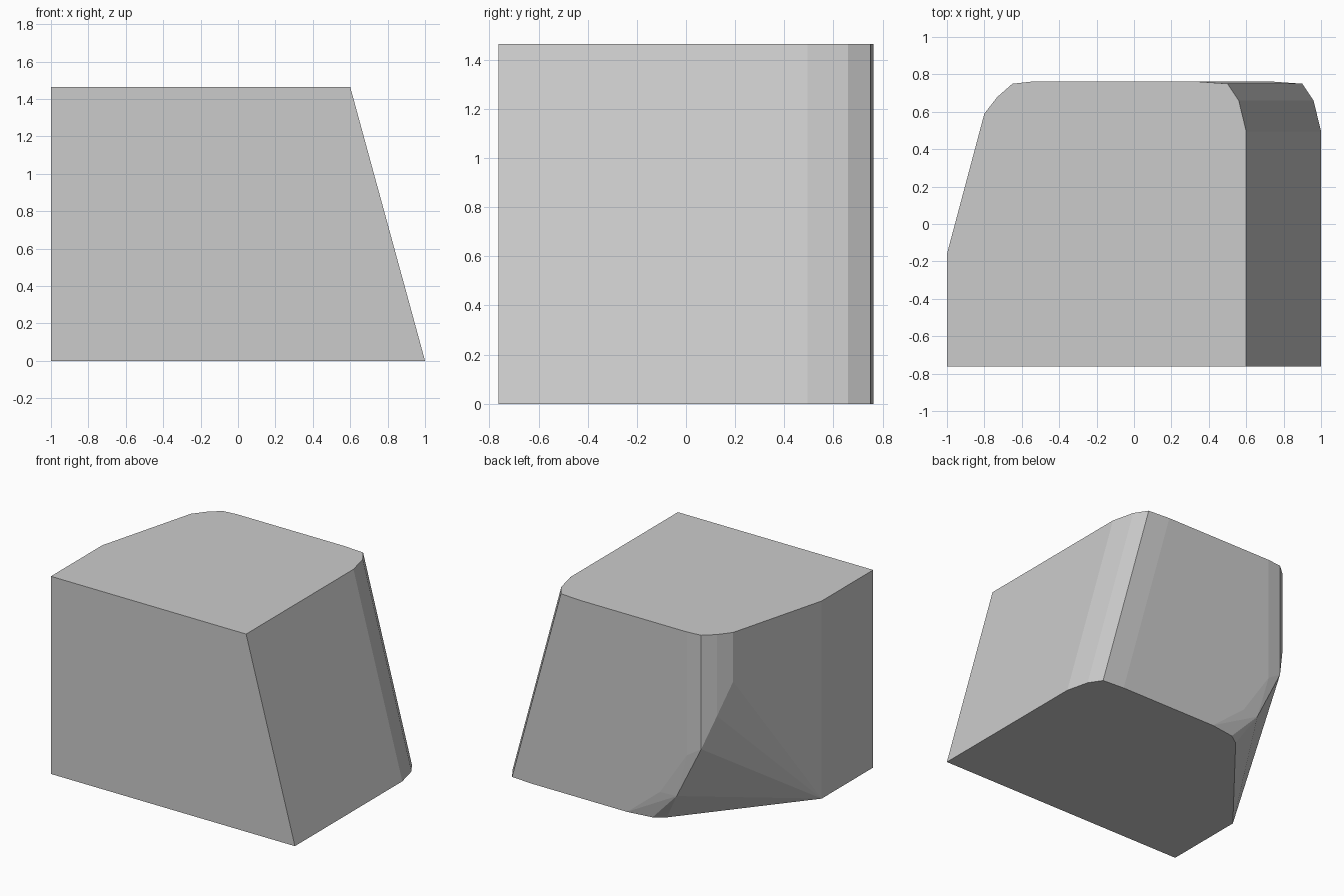
import bpy, bmesh, math

if "Cube" in bpy.data.objects:
    bpy.data.objects.remove(bpy.data.objects["Cube"])

W, D, H = 1.0, 0.762, 1.464   # half width, half depth, height
SLANT = 0.4                   # lean of the right side

points = []

# Square front and the straight left edge
for y in (-D, -0.16):
    points += [(-W, y, 0), (-W, y, H)]

# Slanted right side with its rounded back corner
right_profile = [(1.0, -D), (1.0, 0.495), (0.96, 0.66), (0.9, 0.75), (0.73, D)]
for x, y in right_profile:
    points += [(x, y, 0), (x - SLANT, y, H)]

# Back left corner: upright on top, with the depth each edge runs down to
for x, y, low in [(-0.8, 0.59, 1.10), (-0.73, 0.68, 0.86),
                  (-0.65, 0.75, 0.62), (-0.54, D, 0.55)]:
    points += [(x, y, H), (x, y, low)]

# Lower back left corner sweeping in toward the base
points += [(-0.45, 0.752, 0.22), (-0.32, D, 0.22),
           (-0.32, 0.68, 0), (-0.24, 0.735, 0), (-0.05, D, 0)]

# Wrap the profiles into one closed faceted block
bm = bmesh.new()
for p in points:
    bm.verts.new(p)
hull = bmesh.ops.convex_hull(bm, input=bm.verts[:])
loose = [v for v in bm.verts if not v.link_faces]
bmesh.ops.delete(bm, geom=loose, context='VERTS')
bmesh.ops.dissolve_limit(bm, angle_limit=math.radians(0.5),
                         verts=bm.verts[:], edges=bm.edges[:])
bmesh.ops.recalc_face_normals(bm, faces=bm.faces[:])

mesh = bpy.data.meshes.new("chamfered_block")
bm.to_mesh(mesh)
bm.free()
block = bpy.data.objects.new("chamfered_block", mesh)
bpy.context.collection.objects.link(block)
